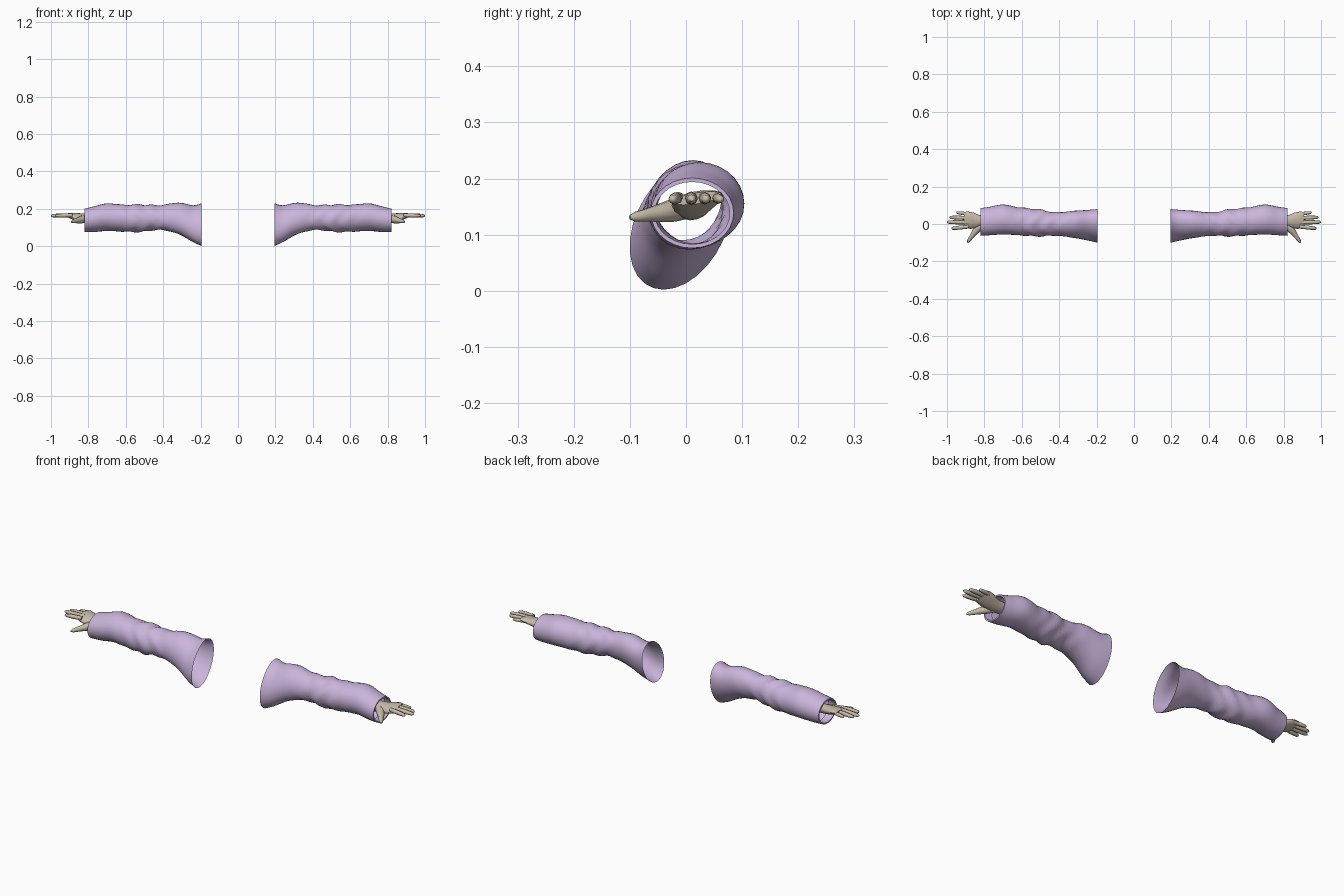
import bpy, bmesh, math
from mathutils import Vector

cube = bpy.data.objects.get("Cube")
if cube:
    bpy.data.objects.remove(cube, do_unlink=True)


def material(name, colour):
    m = bpy.data.materials.new(name)
    m.use_nodes = True
    m.diffuse_color = colour
    m.node_tree.nodes["Principled BSDF"].inputs["Base Color"].default_value = colour
    return m


LILAC = material("lilac cloth", (0.59, 0.46, 0.71, 1))
SKIN = material("pale skin", (0.57, 0.50, 0.40, 1))


def skin_rings(bm, rings, caps):
    """Bridge rings of points into a tube, optionally closing its ends."""
    rows = [[bm.verts.new(p) for p in ring] for ring in rings]
    for a, b in zip(rows, rows[1:]):
        for i in range(len(a)):
            j = (i + 1) % len(a)
            bm.faces.new((a[i], a[j], b[j], b[i]))
    if caps:
        bm.faces.new(rows[0])
        bm.faces.new(rows[-1])


def limb(bm, path, tilt=0.0, sides=10):
    """Tube along points (x, y, z, half width, half height)."""
    pts = [Vector(p[:3]) for p in path]
    rings = []
    for k, p in enumerate(path):
        d = pts[min(k + 1, len(pts) - 1)] - pts[max(k - 1, 0)]
        across = Vector((-d.y, d.x, 0)).normalized()
        ring = []
        for i in range(sides):
            t = math.tau * i / sides
            w = p[3] * math.cos(t)
            ring.append(pts[k] + across * w + Vector((0, 0, p[4] * math.sin(t) + tilt * w)))
        rings.append(ring)
    skin_rings(bm, rings, True)


def spline(rows, u):
    """Smooth interpolation through a list of tuples."""
    k = min(int(u), len(rows) - 2)
    f = u - k
    a, b, c, d = (rows[max(0, min(len(rows) - 1, k + o))] for o in (-1, 0, 1, 2))
    return [q + 0.5 * f * (r - p + f * (2 * p - 5 * q + 4 * r - s + f * (3 * (q - r) + s - p)))
            for p, q, r, s in zip(a, b, c, d)]


def finish(bm, name, mat, side, angle):
    for v in bm.verts:
        v.co.x *= side
    bmesh.ops.recalc_face_normals(bm, faces=bm.faces)
    mesh = bpy.data.meshes.new(name)
    bm.to_mesh(mesh)
    bm.free()
    mesh.materials.append(mat)
    obj = bpy.data.objects.new(name, mesh)
    bpy.context.collection.objects.link(obj)
    bpy.ops.object.select_all(action="DESELECT")
    obj.select_set(True)
    bpy.context.view_layer.objects.active = obj
    bpy.ops.object.shade_smooth_by_angle(angle=math.radians(angle))


# Sleeve sections: x, back y, front y, bottom z, top z, slant
SLEEVE = [
    (0.195, 0.078, -0.098, 0.002, 0.230, 0.030),
    (0.24, 0.074, -0.088, 0.022, 0.219, 0.026),
    (0.32, 0.070, -0.074, 0.066, 0.233, 0.015),
    (0.42, 0.063, -0.063, 0.088, 0.219, 0.006),
    (0.52, 0.080, -0.066, 0.077, 0.223, 0.003),
    (0.61, 0.088, -0.060, 0.078, 0.222, 0.0),
    (0.70, 0.104, -0.056, 0.082, 0.229, 0.0),
    (0.77, 0.092, -0.060, 0.076, 0.213, 0.0),
    (0.82, 0.085, -0.063, 0.076, 0.201, 0.0),
]


def sleeve_ring(u, inset=0.0, sides=28):
    x, back, front, low, high, slant = spline(SLEEVE, u)
    ring = []
    for i in range(sides):
        t = math.tau * i / sides
        # soft cloth folds, strongest around the elbow
        fold = 0.004 * math.exp(-((x - 0.50) / 0.11) ** 2) * math.sin(75 * x + 2.5 * math.sin(2 * t + 0.6))
        r = fold - inset
        ring.append((x,
                     (back + front) / 2 + ((back - front) / 2 + r) * math.cos(t) * (1 - abs(slant)) + slant * math.sin(t),
                     (low + high) / 2 + ((high - low) / 2 + r) * math.sin(t)))
    return ring


def build_sleeve(name, side):
    bm = bmesh.new()
    last = len(SLEEVE) - 1
    steps = 48
    rings = [sleeve_ring(last * k / steps) for k in range(steps + 1)]
    # hem folded back inside the cuff
    rings += [sleeve_ring(last, 0.007), sleeve_ring(last - 0.8, 0.009)]
    skin_rings(bm, rings, False)
    finish(bm, name, LILAC, side, 50)


def build_hand(name, side):
    bm = bmesh.new()
    # wrist and palm
    limb(bm, [(0.74, 0.014, 0.150, 0.031, 0.024), (0.81, 0.014, 0.150, 0.031, 0.024),
              (0.835, 0.014, 0.152, 0.036, 0.023), (0.865, 0.018, 0.158, 0.044, 0.019),
              (0.893, 0.021, 0.163, 0.046, 0.015), (0.908, 0.021, 0.165, 0.043, 0.010)],
         tilt=0.15, sides=14)
    # fingers: base y, tip y, tip x, thickness
    for base, tip, reach, r in ((-0.014, -0.024, 0.976, 0.0105), (0.009, 0.010, 1.0, 0.011),
                                (0.032, 0.036, 0.987, 0.0105), (0.053, 0.062, 0.950, 0.009)):
        path = []
        for f, scale in ((0, 1), (0.35, 1.0), (0.5, 1.05), (0.75, 0.92), (0.93, 0.75), (1, 0.3)):
            path.append((0.885 + (reach - 0.885) * f, base + (tip - base) * f,
                         0.166 - 0.003 * f, r * scale, r * scale))
        limb(bm, path, sides=8)
    # thumb with its fleshy base
    limb(bm, [(0.812, -0.002, 0.147, 0.018, 0.020), (0.835, -0.024, 0.143, 0.021, 0.021),
              (0.856, -0.050, 0.138, 0.015, 0.016), (0.870, -0.070, 0.135, 0.0115, 0.012),
              (0.884, -0.090, 0.132, 0.009, 0.009), (0.890, -0.100, 0.131, 0.003, 0.004)])
    finish(bm, name, SKIN, side, 60)


for label, side in (("left", 1), ("right", -1)):
    build_sleeve(label + "_sleeve", side)
    build_hand(label + "_hand", side)
